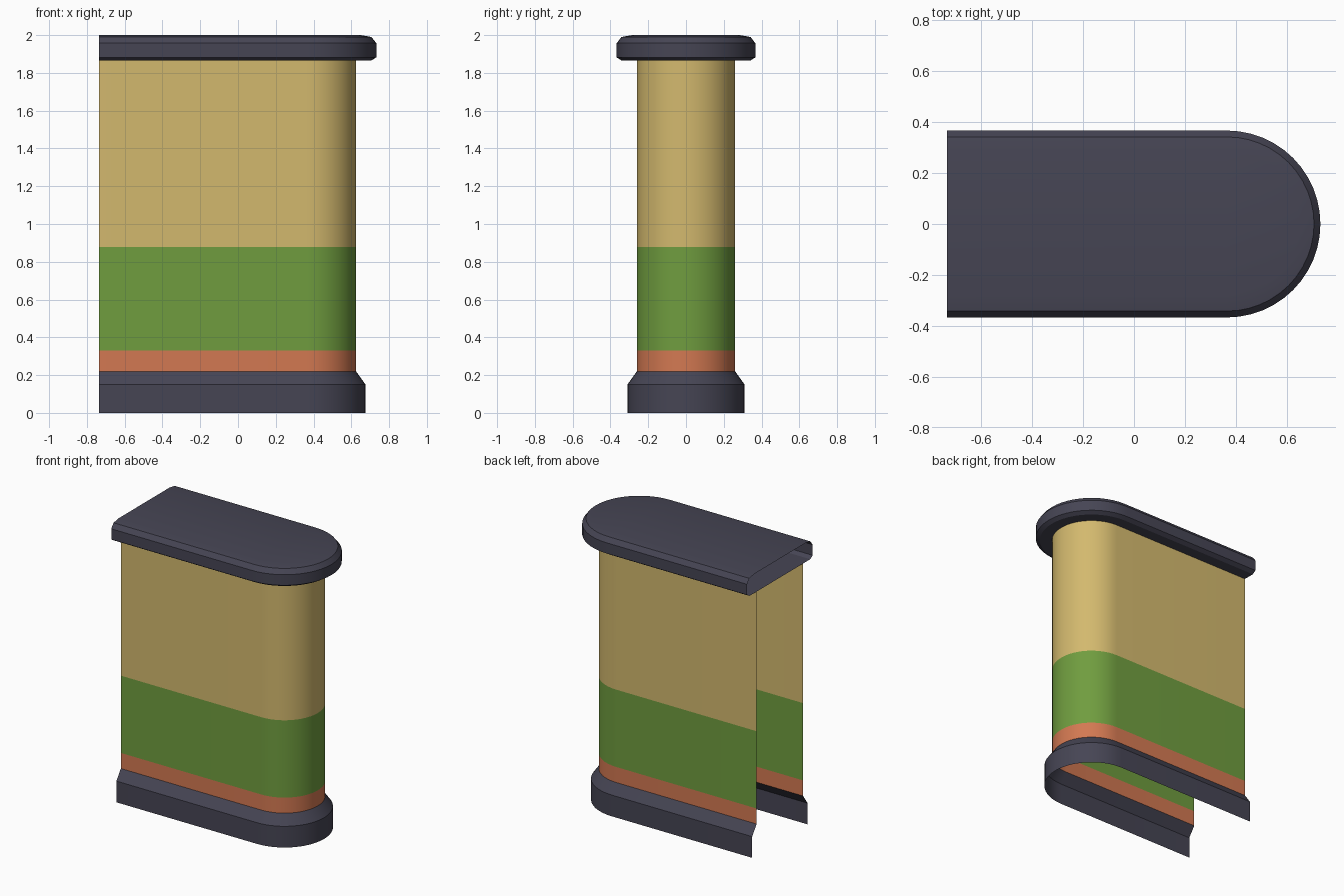
import bpy, bmesh, math

if "Cube" in bpy.data.objects:
    bpy.data.objects.remove(bpy.data.objects["Cube"])

X0, XC, SEG = -0.735, 0.365, 24


def material(name, rgb):
    m = bpy.data.materials.new(name)
    lin = [((c / 255 + 0.055) / 1.055) ** 2.4 for c in rgb]
    m.diffuse_color = (*lin, 1)
    m.use_nodes = True
    m.node_tree.nodes["Principled BSDF"].inputs["Base Color"].default_value = m.diffuse_color
    return m


slate = material("dark slate", (70, 69, 84))
tan = material("tan", (211, 185, 110))
green = material("green", (112, 157, 63))
orange = material("orange", (211, 121, 82))


def outline(r):
    """U-shaped path: straight sides, rounded right end, open at the left."""
    pts = [(X0, -r)]
    for i in range(SEG + 1):
        a = -math.pi / 2 + math.pi * i / SEG
        pts.append((XC + r * math.cos(a), r * math.sin(a)))
    return pts + [(X0, r)]


def shell(name, profile, mats, close=False):
    """Loft the outline through (radius, z) steps; one material per band."""
    bm = bmesh.new()
    rings = [[bm.verts.new((x, y, z)) for x, y in outline(r)] for r, z in profile]
    for k in range(len(rings) - 1):
        a, b = rings[k], rings[k + 1]
        for i in range(len(a) - 1):
            f = bm.faces.new((a[i], a[i + 1], b[i + 1], b[i]))
            f.material_index = min(k, len(mats) - 1)
    if close:
        bm.faces.new(rings[-1])
        bm.faces.new(rings[0][::-1])
    me = bpy.data.meshes.new(name)
    bm.to_mesh(me)
    bm.free()
    for m in mats:
        me.materials.append(m)
    ob = bpy.data.objects.new(name, me)
    bpy.context.collection.objects.link(ob)
    bpy.ops.object.select_all(action='DESELECT')
    ob.select_set(True)
    bpy.context.view_layer.objects.active = ob
    bpy.ops.object.shade_smooth_by_angle(angle=math.radians(25))
    return ob


# skirting at the foot, open underneath
shell("base_skirting", [(0.31, 0), (0.31, 0.15), (0.26, 0.22)], [slate])
# painted wall with three colour bands
shell("wall", [(0.26, 0.22), (0.26, 0.33), (0.26, 0.877), (0.26, 1.865)],
      [orange, green, tan])
# bevelled coping on top, left end open
shell("top_cap", [(0.34, 1.865), (0.367, 1.882), (0.367, 1.957),
                  (0.342, 1.99), (0.285, 2.0)], [slate], close=True)
